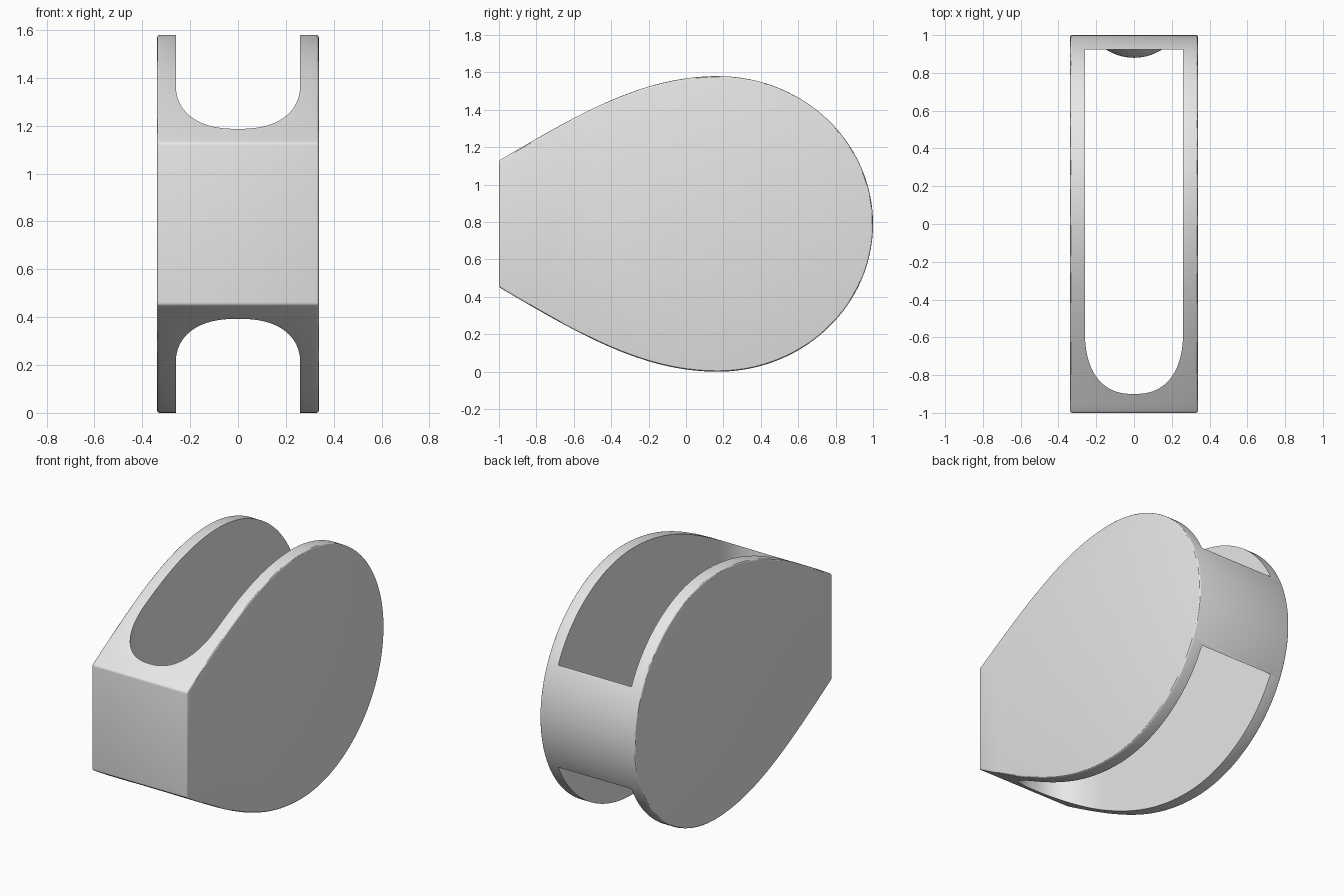
import bpy, bmesh
from math import sin, cos, pi, radians
from mathutils import Vector, Matrix
from mathutils.geometry import interpolate_bezier

cube = bpy.data.objects.get("Cube")
if cube:
    bpy.data.objects.remove(cube)

MID_Z = 0.79
HALF_W = 0.338
WALL_Y = 0.925

grey = bpy.data.materials.new("plain grey")
grey.use_nodes = True
grey.diffuse_color = (0.8, 0.8, 0.8, 1)
grey.node_tree.nodes["Principled BSDF"].inputs["Base Color"].default_value = (0.8, 0.8, 0.8, 1)


def add_object(name, bm):
    bmesh.ops.recalc_face_normals(bm, faces=bm.faces)
    mesh = bpy.data.meshes.new(name)
    bm.to_mesh(mesh)
    bm.free()
    mesh.materials.append(grey)
    obj = bpy.data.objects.new(name, mesh)
    bpy.context.collection.objects.link(obj)
    return obj


def prism(name, points, offset):
    """Extrude a closed outline along offset."""
    bm = bmesh.new()
    face = bm.faces.new([bm.verts.new(p) for p in points])
    new = bmesh.ops.extrude_face_region(bm, geom=[face])["geom"]
    bmesh.ops.translate(bm, vec=offset, verts=[v for v in new if isinstance(v, bmesh.types.BMVert)])
    return add_object(name, bm)


def apply_modifiers(obj):
    bpy.ops.object.select_all(action="DESELECT")
    obj.select_set(True)
    bpy.context.view_layer.objects.active = obj
    for mod in list(obj.modifiers):
        bpy.ops.object.modifier_apply(modifier=mod.name)


def shade(obj):
    apply_modifiers(obj)
    bpy.ops.object.shade_smooth_by_angle(angle=radians(30))


# Teardrop side outline: flat front, sloping shoulder, elliptical back
shoulder = interpolate_bezier(Vector((-1, 1.128)), Vector((-0.55, 1.395)),
                              Vector((-0.22, 1.58)), Vector((0.17, 1.58)), 32)
upper = [(p.x, p.y - MID_Z) for p in shoulder]
upper += [(0.17 + 0.83 * sin(a), MID_Z * cos(a)) for a in (i * pi / 80 for i in range(1, 41))]
lower = [(y, -z) for y, z in reversed(upper[:-1])]
body = prism("body", [(-HALF_W, y, z + MID_Z) for y, z in upper + lower], (2 * HALF_W, 0, 0))

bevel = body.modifiers.new("rim", "BEVEL")
bevel.width = 0.01
bevel.segments = 3
bevel.limit_method = "ANGLE"

# Vertical through slot with a rounded front end
slot = [(-0.26, WALL_Y, -0.2), (0.26, WALL_Y, -0.2)]
for i in range(49):
    a = i * pi / 48
    c, s = cos(a), max(sin(a), 0)
    x = abs(c) ** 0.83 * (1 if c > 0 else -1)
    slot.append((0.26 * x, -0.56 - 0.34 * s ** 0.83, -0.2))
cutter = prism("slot_cutter", slot, (0, 0, 2))
cutter.hide_render = True

cut = body.modifiers.new("slot", "BOOLEAN")
cut.operation = "DIFFERENCE"
cut.solver = "EXACT"
cut.object = cutter
shade(body)
bpy.data.objects.remove(cutter)

# Shallow dome on the inside of the back wall
radius = 0.2725
bm = bmesh.new()
bmesh.ops.create_uvsphere(bm, u_segments=48, v_segments=48, radius=radius,
                          matrix=Matrix.Translation((0, WALL_Y + radius - 0.045, MID_Z))
                          @ Matrix.Rotation(pi / 2, 4, "X"))
bmesh.ops.bisect_plane(bm, geom=bm.verts[:] + bm.edges[:] + bm.faces[:],
                       plane_co=(0, WALL_Y + 0.003, 0), plane_no=(0, 1, 0), clear_outer=True)
bmesh.ops.holes_fill(bm, edges=[e for e in bm.edges if e.is_boundary])
shade(add_object("inner_dome", bm))
